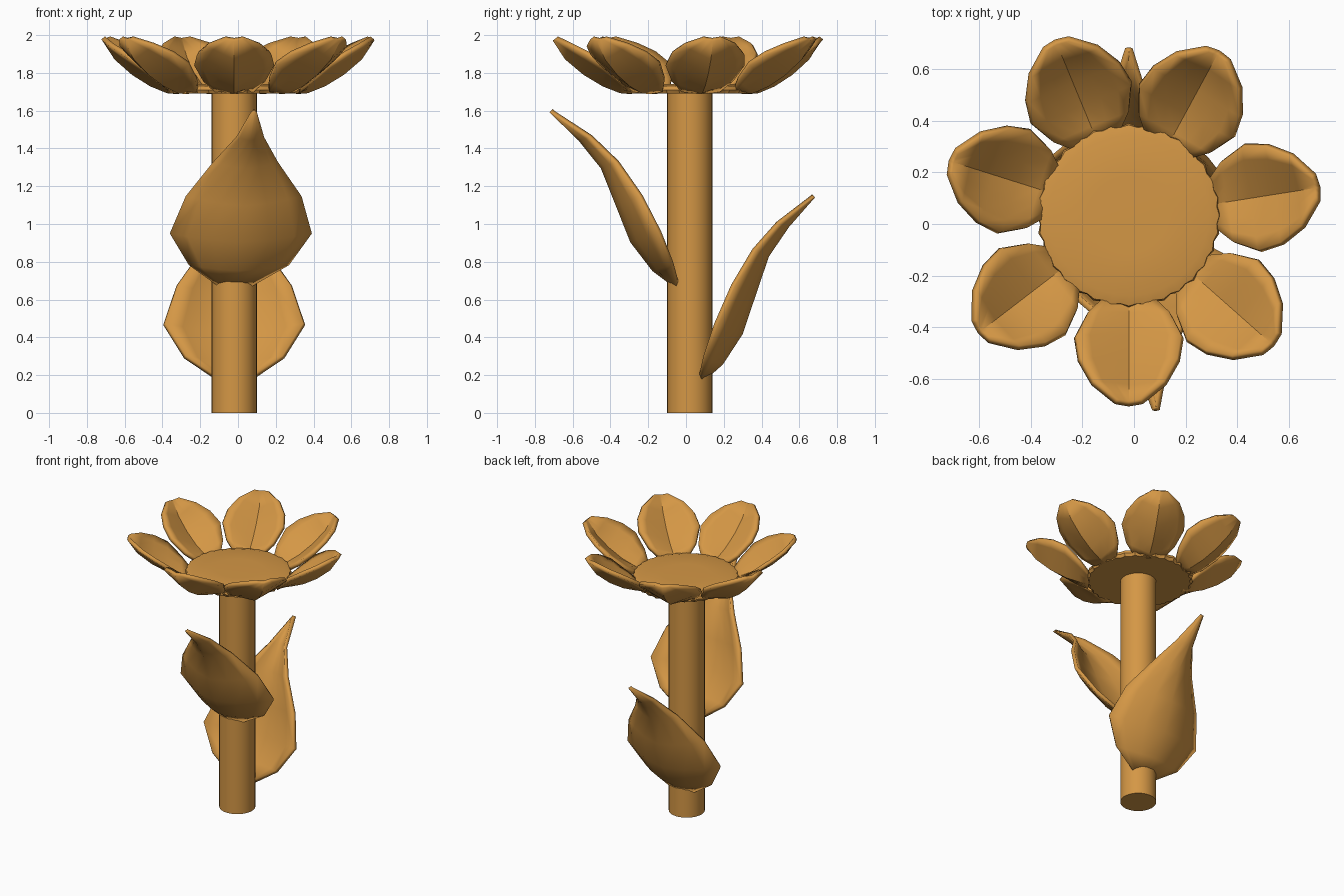
import bpy, bmesh, math
from mathutils import Matrix, Vector

if "Cube" in bpy.data.objects:
    bpy.data.objects.remove(bpy.data.objects["Cube"])

CX, CY = -0.02, 0.02
mat = bpy.data.materials.new("ochre")
mat.diffuse_color = (0.66, 0.31, 0.06, 1)
mat.use_nodes = True
mat.node_tree.nodes["Principled BSDF"].inputs["Base Color"].default_value = mat.diffuse_color


def finish(bm, name, angle):
    bmesh.ops.recalc_face_normals(bm, faces=bm.faces)
    me = bpy.data.meshes.new(name)
    bm.to_mesh(me)
    bm.free()
    ob = bpy.data.objects.new(name, me)
    bpy.context.collection.objects.link(ob)
    me.materials.append(mat)
    bpy.ops.object.select_all(action='DESELECT')
    ob.select_set(True)
    bpy.context.view_layer.objects.active = ob
    bpy.ops.object.shade_smooth_by_angle(angle=math.radians(angle))
    return ob


# Cupped blade: each row is keel y, keel z, half width, edge y, edge z, sideways shift
def blade(name, rows, matrix, power, thickness, angle):
    bm = bmesh.new()
    grid = []
    for ky, kz, hw, ey, ez, shift in rows:
        line = []
        for t in (-1, -0.75, -0.4, 0, 0.4, 0.75, 1):
            f = abs(t) ** power
            p = Vector((shift + hw * t, ky + (ey - ky) * f, kz + (ez - kz) * f))
            line.append(bm.verts.new(matrix @ p))
        grid.append(line)
    for a, b in zip(grid, grid[1:]):
        for i in range(len(a) - 1):
            bm.faces.new((a[i], a[i + 1], b[i + 1], b[i]))
    ob = finish(bm, name, angle)
    mod = ob.modifiers.new("thickness", 'SOLIDIFY')
    mod.thickness = thickness
    mod.offset = 0
    return ob


# Stem
bm = bmesh.new()
bmesh.ops.create_cone(bm, cap_ends=True, segments=32, radius1=0.12, radius2=0.12,
                      depth=1.7, matrix=Matrix.Translation((CX, CY, 0.85)))
finish(bm, "stem", 40)

# Flower head disc with a fluted rim
bm = bmesh.new()
N = 64
rings = []
for r, z, flute in ((0.31, 1.69, 0.0), (0.345, 1.69, 0.014), (0.357, 1.71, 0.012),
                    (0.35, 1.73, 0.008), (0.31, 1.74, 0.0), (0.15, 1.742, 0.0)):
    ring = []
    for i in range(N):
        a = 2 * math.pi * i / N
        rr = r - (flute if i % 2 else 0)
        ring.append(bm.verts.new((CX + rr * math.cos(a), 0.033 + rr * math.sin(a), z)))
    rings.append(ring)
for a, b in zip(rings, rings[1:]):
    for i in range(N):
        j = (i + 1) % N
        bm.faces.new((a[i], a[j], b[j], b[i]))
bm.faces.new(rings[0])
bm.faces.new(rings[-1])
finish(bm, "flower_disc", 40)

# Seven creased petals around the disc: angle and outward shift
petal = [(-0.31, 1.70, 0.10, -0.315, 1.71, 0),
         (-0.37, 1.705, 0.16, -0.37, 1.765, 0),
         (-0.46, 1.74, 0.207, -0.46, 1.85, 0),
         (-0.56, 1.80, 0.192, -0.55, 1.905, 0),
         (-0.655, 1.88, 0.14, -0.64, 1.95, 0),
         (-0.72, 1.978, 0.05, -0.712, 1.985, 0)]
layout = ((-90, 0), (-41.5, 0.02), (9, 0.02), (61.5, 0.005),
          (112.5, 0.015), (162.5, 0), (217.5, 0.005))
for k, (deg, out) in enumerate(layout):
    m = (Matrix.Translation((CX, CY + 0.005, 0))
         @ Matrix.Rotation(math.radians(deg + 90), 4, 'Z')
         @ Matrix.Translation((0, -out, 0)))
    blade(f"petal_{k + 1}", petal, m, 1.0, 0.026, 25)

# Two leaves on opposite sides of the stem
leaf = [(-0.07, 0.685, 0.09, -0.045, 0.682, -0.015),
        (-0.17, 0.76, 0.26, -0.075, 0.79, 0.005),
        (-0.285, 0.91, 0.37, -0.14, 0.955, 0.015),
        (-0.36, 1.10, 0.30, -0.24, 1.15, 0.03),
        (-0.44, 1.30, 0.165, -0.365, 1.33, 0.04),
        (-0.56, 1.45, 0.065, -0.505, 1.465, 0.065),
        (-0.715, 1.60, 0.006, -0.713, 1.60, 0.085)]
blade("front_leaf", leaf, Matrix.Identity(4), 1.6, 0.024, 50)
straight = [row[:5] + (0,) for row in leaf]
back = Matrix.Translation((CX, 0.034, -0.537)) @ Matrix.Diagonal((-1, -0.896, 1.054, 1))
blade("back_leaf", straight, back, 1.6, 0.024, 50)
